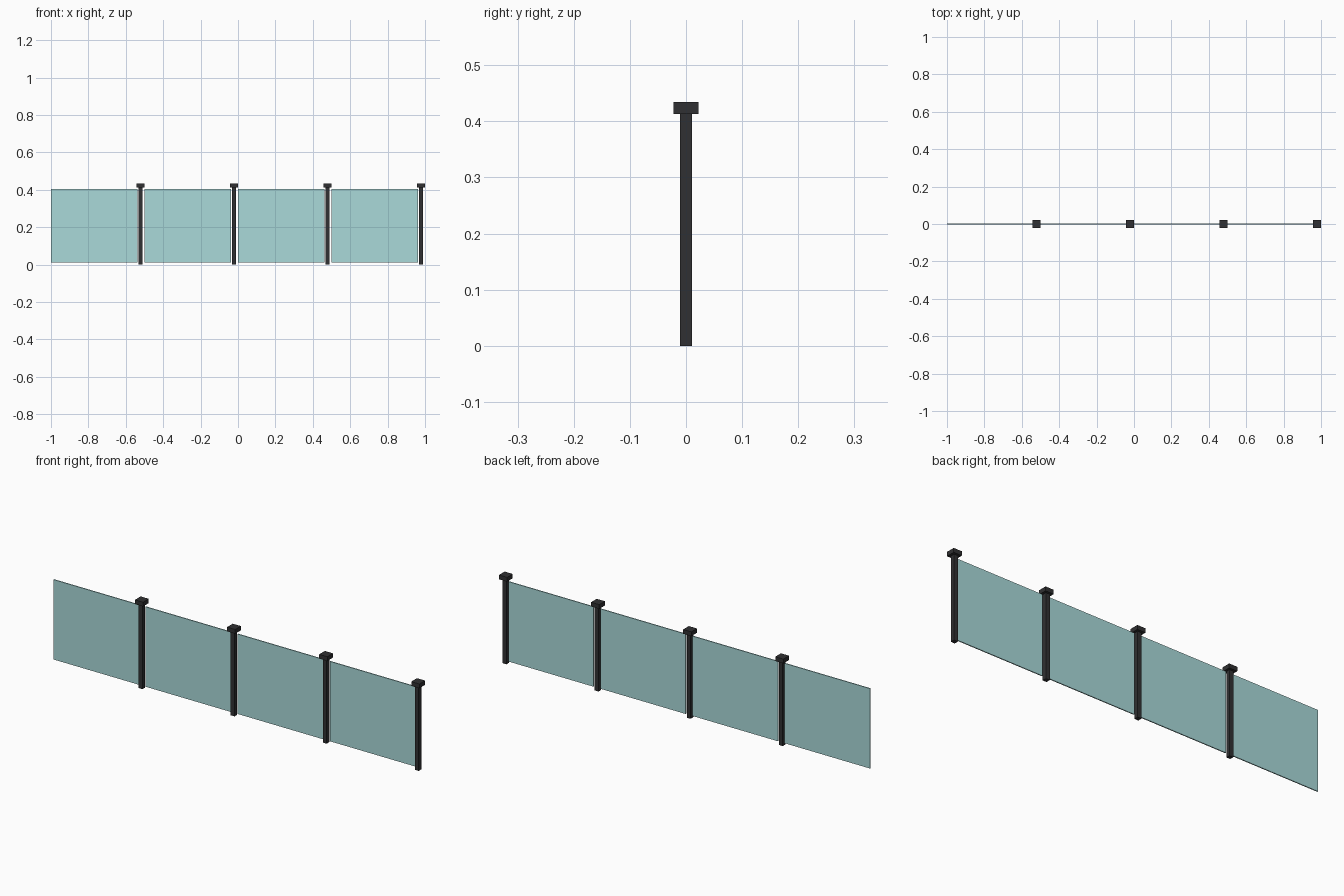
import bpy

if "Cube" in bpy.data.objects:
    bpy.data.objects.remove(bpy.data.objects["Cube"])

def material(name, color):
    m = bpy.data.materials.new(name)
    m.diffuse_color = color
    m.use_nodes = True
    m.node_tree.nodes["Principled BSDF"].inputs["Base Color"].default_value = m.diffuse_color
    return m

glass = material("tinted_glass", (0.40, 0.70, 0.70, 0.45))
metal = material("dark_metal", (0.03, 0.03, 0.032, 1))

def box(name, x, z, mat):
    """Box spanning x and z ranges, centred on y."""
    def build(depth):
        bpy.ops.mesh.primitive_cube_add(
            size=1, location=((x[0] + x[1]) / 2, 0, (z[0] + z[1]) / 2))
        ob = bpy.context.object
        ob.name = name
        ob.scale = (x[1] - x[0], depth, z[1] - z[0])
        bpy.ops.object.transform_apply(location=False, rotation=False, scale=True)
        ob.data.materials.append(mat)
        return ob
    return build

# Four repeating bays, each a glass panel followed by a capped post
for i in range(4):
    left = -1 + 0.5 * i
    px = left + 0.478
    box(f"glass_panel_{i + 1}", (left, left + 0.463), (0.012, 0.404), glass)(0.005)
    box(f"post_{i + 1}", (px - 0.0105, px + 0.0105), (0, 0.413), metal)(0.021)
    box(f"post_cap_{i + 1}", (px - 0.022, px + 0.022), (0.413, 0.434), metal)(0.044)
